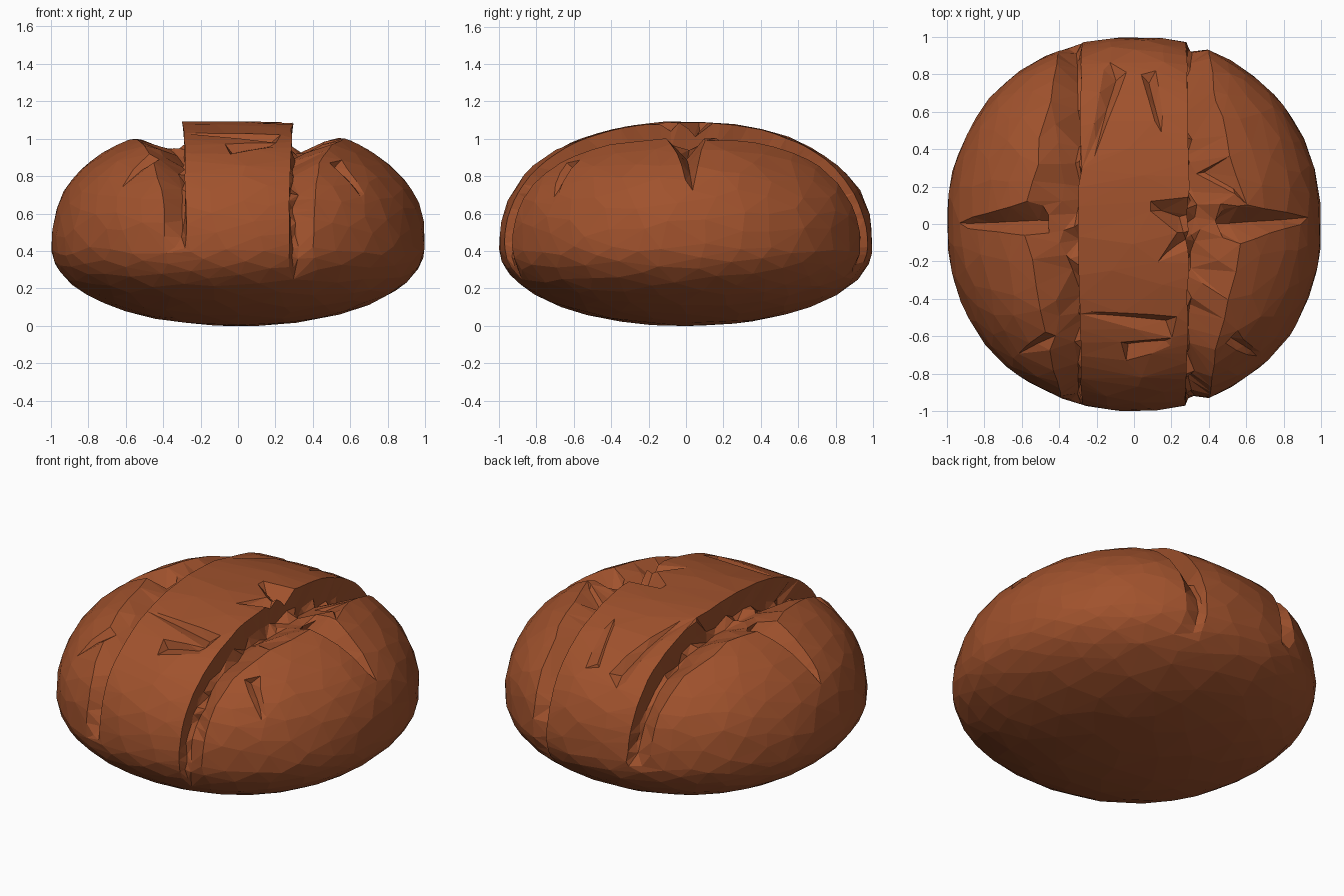
import bpy, bmesh, math
from mathutils import Vector, noise

if "Cube" in bpy.data.objects:
    bpy.data.objects.remove(bpy.data.objects["Cube"])

MID = 0.43   # height of the widest ring


def clamp(v, a=0.0, b=1.0):
    return max(a, min(b, v))


def ramp(v, a, b):
    return clamp((v - a) / (b - a))


def wobble(x, y, z, scale, seed=0.0):
    return noise.noise(Vector((x, y, z)) * scale + Vector((seed, seed, seed)))


# Plain loaf: squashed superellipsoid, flatter below the widest ring
def loaf_point(d):
    p = 2.25 if d.z > 0 else 2.08
    r = math.hypot(d.x, d.y)
    k = (r ** p + abs(d.z) ** p) ** (-1 / p)
    side = 1
    if r > 1e-4:
        n = ((abs(d.x) / r) ** 2.15 + (abs(d.y) / r) ** 2.15) ** (-1 / 2.15)
        side = 1 + (n - 1) * 0.8
    return Vector((d.x * k * side, d.y * k * side,
                   MID + d.z * k * (0.66 if d.z > 0 else 0.43)))


# Long baker's cut: steep wall on the inside, sloped torn crust outside
def long_cut(p, side):
    x, y = p.x * side, p.y
    inner = 0.30 - 0.02 * y * y + 0.012 * wobble(0, y, side, 4)
    outer = 0.60 - 0.22 * abs(y) ** 0.9 + 0.03 * wobble(0, y, side, 5, 3)
    t = (x - inner) / (outer - inner)
    if t <= 0 or t >= 1:
        return 0
    shape = min(ramp(t, 0, 0.1) * 0.75 + ramp(t, 0.1, 0.3) * 0.25,
                ramp(t, 1.0, 0.45))
    low = 0.25 if side > 0 else 0.38
    depth = 0.04 * ramp(p.z, low, low + 0.15) + 0.125 * ramp(p.z, 0.42, 0.9)
    rough = 1 + 0.4 * wobble(p.x, p.y, p.z, 9, 7)
    return shape * depth * rough


# Sharp wedge cut along a line (x1, y1) to (x2, y2), widest at its start
def wedge(p, x1, y1, x2, y2, width, depth):
    dx, dy = x2 - x1, y2 - y1
    length = math.hypot(dx, dy)
    t = ((p.x - x1) * dx + (p.y - y1) * dy) / length ** 2
    off = abs((p.x - x1) * dy - (p.y - y1) * dx) / length
    if t < -0.05 or t >= 1:
        return 0
    w = width * (1 - clamp(t) * 0.85)
    return depth * (1 - clamp(t)) ** 0.6 * ramp(off, w, 0) * ramp(t, -0.05, 0.02)


CUTS = [
    (0.53, 0.00, 0.92, 0.03, 0.11, 0.18), (-0.53, 0.03, -0.92, 0.00, 0.10, 0.15),
    (0.30, 0.04, 0.08, 0.10, 0.12, 0.10), (0.30, -0.08, 0.12, -0.20, 0.07, 0.05),
    (-0.10, 0.82, -0.25, 0.30, 0.06, 0.05), (0.08, 0.80, 0.16, 0.45, 0.04, 0.04),
    (0.20, -0.55, -0.28, -0.48, 0.06, 0.05), (-0.05, -0.68, 0.25, -0.62, 0.05, 0.05),
    (0.52, -0.62, 0.70, -0.72, 0.04, 0.04), (0.45, 0.35, 0.60, 0.10, 0.05, 0.05),
    (-0.45, -0.62, -0.62, -0.70, 0.05, 0.04),
]


def bake(d):
    p = loaf_point(d)
    if p.z < 0.2:
        return p
    # raised rims of the middle strip
    lift = 0.02 * (p.x / 0.3) ** 2 * ramp(p.z, 0.6, 1.0) if abs(p.x) < 0.31 else 0
    cut = long_cut(p, 1) + long_cut(p, -1)
    if p.z > 0.5:
        cut += max(wedge(p, *c) for c in CUTS)
    # gentle unevenness of the crust
    cut += 0.008 * wobble(p.x, p.y, p.z, 3.5, 11) * ramp(p.z, 0.2, 0.5)
    inward = (Vector((0, 0, MID)) - p).normalized()
    q = p + inward * cut
    q.z += lift
    return q


# Bread loaf
bm = bmesh.new()
bmesh.ops.create_icosphere(bm, subdivisions=7, radius=1)
for v in bm.verts:
    v.co = bake(v.co.normalized())
mesh = bpy.data.meshes.new("bread_loaf")
bm.to_mesh(mesh)
bm.free()
loaf = bpy.data.objects.new("bread_loaf", mesh)
bpy.context.collection.objects.link(loaf)

# Low-poly facets
dec = loaf.modifiers.new("facets", 'DECIMATE')
dec.ratio = 0.018

crust = bpy.data.materials.new("brown_crust")
crust.diffuse_color = (0.352, 0.084, 0.026, 1)
crust.use_nodes = True
crust.node_tree.nodes["Principled BSDF"].inputs["Base Color"].default_value = crust.diffuse_color
mesh.materials.append(crust)
